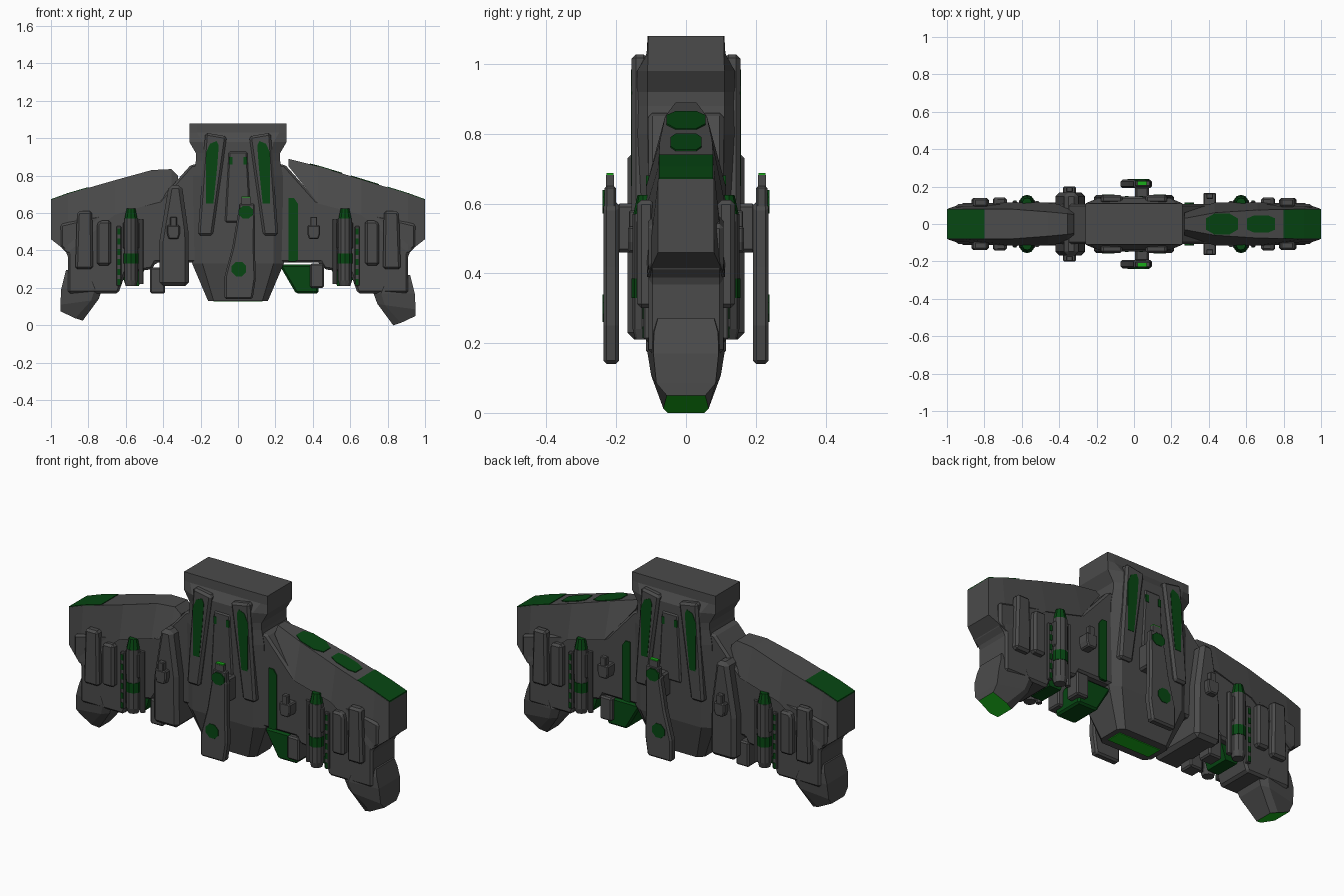
import bpy, bmesh, math
from mathutils import Vector

if "Cube" in bpy.data.objects:
    bpy.data.objects.remove(bpy.data.objects["Cube"])


def material(name, rgb):
    m = bpy.data.materials.new(name)
    m.diffuse_color = (*rgb, 1)
    m.use_nodes = True
    m.node_tree.nodes["Principled BSDF"].inputs["Base Color"].default_value = m.diffuse_color
    return m


GREY = material("dark grey hull", (0.07, 0.07, 0.07))
GREEN = material("dark green paint", (0.002, 0.062, 0.006))
GLOW = material("bright green glow", (0.01, 0.42, 0.01))


def finish(bm, name, mats, bevel=0.0):
    bmesh.ops.recalc_face_normals(bm, faces=bm.faces)
    me = bpy.data.meshes.new(name)
    bm.to_mesh(me)
    bm.free()
    for m in mats:
        me.materials.append(m)
    ob = bpy.data.objects.new(name, me)
    bpy.context.collection.objects.link(ob)
    if bevel:
        b = ob.modifiers.new("bevel", 'BEVEL')
        b.width, b.segments, b.limit_method = bevel, 1, 'ANGLE'
        b.angle_limit = math.radians(30)
    return ob


def add_loft(bm, rings):
    vs = [[bm.verts.new(p) for p in r] for r in rings]
    n = len(vs[0])
    for a, b in zip(vs, vs[1:]):
        for i in range(n):
            bm.faces.new((a[i], a[(i + 1) % n], b[(i + 1) % n], b[i]))
    bm.faces.new(vs[0][::-1])
    return bm.faces.new(vs[-1])


def loft(name, rings, mat=GREY, bevel=0.0):
    bm = bmesh.new()
    add_loft(bm, rings)
    return finish(bm, name, [mat], bevel)


def prism(name, pts, y0, y1, mat=GREY, bevel=0.0, sx=1):
    """x-z outline between depths y0 and y1, repeated on front and back
    (a negative y0 gives one solid through the whole body)."""
    bm = bmesh.new()
    for sy in ((1,) if y0 < 0 else (-1, 1)):
        add_loft(bm, [[(sx * x, sy * y, z) for x, z in pts] for y in (y0, y1)])
    return finish(bm, name, [mat], bevel)


def rect(x0, x1, z0, z1):
    return [(x0, z0), (x1, z0), (x1, z1), (x0, z1)]


def hexagon(x, z, rx, rz):
    return [(x + rx * math.cos(k * math.pi / 4 + math.pi / 8),
             z + rz * math.sin(k * math.pi / 4 + math.pi / 8)) for k in range(8)]


def tube(name, x, y, prof, mat=GREY, sides=10):
    """Upright lathe from (radius, z) pairs, on front and back."""
    bm = bmesh.new()
    for sy in (-1, 1):
        add_loft(bm, [[(x + r * math.cos((k + .5) * math.tau / sides),
                        sy * y + r * math.sin((k + .5) * math.tau / sides), z)
                       for k in range(sides)] for r, z in prof])
    return finish(bm, name, [mat])


# central body: octagonal sections (z, half width, corner depth, flat half width, depth)
secs = [(.13, .16, .06, .13, .09), (.33, .245, .10, .19, .135), (.8, .24, .11, .19, .14),
        (.88, .225, .11, .18, .14), (.92, .225, .11, .18, .14), (.98, .26, .11, .19, .14),
        (1.03, .26, .109, .22, .113), (1.08, .26, .108, .22, .11)]
loft("central_body", [[(hx, -c, z), (hx, c, z), (mx, hy, z), (-mx, hy, z),
                       (-hx, c, z), (-hx, -c, z), (-mx, -hy, z), (mx, -hy, z)]
                      for z, hx, c, mx, hy in secs])
loft("main_thruster_glow", [[(-.13, -.045, z), (.13, -.045, z), (.13, .045, z), (-.13, .045, z)]
                            for z in (.126, .134)], GLOW)

# chest plates with green stripes
for s in (-1, 1):
    prism("chest_plate", [(.215, .48), (.135, .48), (.06, 1.01), (.175, 1.03)],
          .11, .156, bevel=.012, sx=s)
    prism("chest_stripe", [(.17, .65), (.132, .65), (.112, .84), (.103, .96), (.115, .985),
                           (.15, .97), (.172, .92)], .152, .158, GREEN, sx=s)
    prism("chest_window", rect(.03, .048, .86, .9), .14, .15, GREEN, sx=s)
prism("chest_centre", [(-.07, .55), (.07, .55), (.05, .93), (-.05, .93)], .12, .147, bevel=.008)

# wing lower hulls, shared by both sides
hull = [(.2, .86), (.25, .86), (.42, .67), (.95, .54), (.95, .42), (.91, .38), (.91, .17), (.64, .17),
        (.6, .28), (.46, .30), (.44, .335), (.2, .335)]
for s in (-1, 1):
    prism("wing_hull", hull, -.108, .108, bevel=.012, sx=s)

# upper wing armour: stations (x, top z, bottom z, top depth, bottom depth)
right = [(.27, .89, .85, .03, .06), (.43, .85, .65, .06, .114), (.66, .78, .59, .075, .114),
         (.91, .703, .39, .08, .112), (1.0, .67, .46, .08, .08)]
left = [(.32, .80, .74, .05, .07), (.355, .835, .69, .055, .10), (.46, .83, .65, .065, .114),
        (.66, .775, .59, .08, .114), (.91, .703, .39, .08, .112), (1.0, .67, .46, .08, .08)]
for s, st in ((1, right), (-1, left)):
    loft("wing_armour", [[(s * x, -a, zt), (s * x, a, zt), (s * x, b, zb), (s * x, -b, zb)]
                         for x, zt, zb, a, b in st])


# green patches lying on the sloping wing tops
def top_patch(name, side, st, outline):
    def height(x):
        for p, q in zip(st, st[1:]):
            if p[0] <= x <= q[0]:
                return p[1] + (q[1] - p[1]) * (x - p[0]) / (q[0] - p[0])
        return st[-1][1]
    loft(name, [[(side * x, y, height(x) + d) for x, y in outline] for d in (-.004, .004)], GREEN)


for x, rx, ry in ((.47, .085, .056), (.68, .075, .045)):
    top_patch("wing_patch", 1, right, [(x - rx, 0.03), (x - .04, ry), (x + .04, ry), (x + rx, .03),
                                       (x + rx, -.03), (x + .04, -ry), (x - .04, -ry), (x - rx, -.03)])
for s, st in ((1, right), (-1, left)):
    for x0, x1 in ((.80, .91), (.91, 1.0)):
        top_patch("wing_tip_patch", s, st, [(x0, -.078), (x1, -.078), (x1, .078), (x0, .078)])

# feet with glowing thrusters: rings (x0, z0, x1, z1, depth)
foot = [(.76, .27, .92, .27, .095), (.745, .22, .93, .23, .108), (.725, .17, .945, .17, .11),
        (.745, .115, .95, .085, .10), (.83, 0, .95, .05, .065)]
for s, dz in ((1, 0), (-1, .025)):
    bm = bmesh.new()
    cap = add_loft(bm, [[(s * x0, -y * .8, z0 + dz), (s * (x0 + .04), -y, z0 + dz + (z1 - z0) * .25),
                         (s * x1, -y * .85, z1 + dz), (s * x1, y * .85, z1 + dz),
                         (s * (x0 + .04), y, z0 + dz + (z1 - z0) * .25), (s * x0, y * .8, z0 + dz)]
                        for x0, z0, x1, z1, y in foot])
    bmesh.ops.inset_individual(bm, faces=[cap], thickness=.012)
    cap.material_index = 1
    finish(bm, "foot", [GREY, GLOW])

# left shoulder pod and right green bar
prism("side_pod", [(.37, .75), (.3, .75), (.265, .5), (.262, .21), (.42, .21), (.42, .45)],
      -.168, .168, bevel=.02, sx=-1)
prism("green_bar", [(.27, .68), (.3, .68), (.32, .65), (.32, .35), (.305, .34), (.27, .34)],
      .1, .114, GREEN)
prism("green_keel", [(.22, .325), (.4, .325), (.43, .29), (.43, .17), (.31, .17)], -.09, .09, GREEN, .01)
prism("keel_box", rect(.385, .46, .2, .33), .03, .115, bevel=.008)
prism("keel_box", rect(.39, .47, .17, .31), .03, .115, bevel=.008, sx=-1)

# small turrets: right ones sit on the hull, left ones on the pod
for x, y in ((.405, .13), (-.345, .165)):
    prism("turret_base", [(x - .025, .46), (x + .025, .46), (x + .034, .49), (x + .034, .535),
                          (x - .034, .535), (x - .034, .49)], y - .035, y + .036, bevel=.006)
    prism("turret_barrel", rect(x - .018, x + .018, .52, .58), y + .005, y + .034, bevel=.004)

# weapons racks on both wings
for s in (-1, 1):
    x = s * .572
    tube("missile", x, .115, [(.03, .21), (.038, .24), (.038, .57)])
    tube("missile_tip", x, .115, [(.037, .565), (.024, .625)], GREEN)
    tube("missile_band", x, .115, [(.041, .33), (.041, .385)], GREEN)
    prism("missile_clip", rect(.528, .616, .41, .55), .09, .13, bevel=.006, sx=s)
    tube("rod", s * .518, .11, [(.015, .22), (.015, .565)], sides=8)
    prism("rack_strip", rect(.624, .65, .21, .53), .1, .122, bevel=.004, sx=s)
    for k in range(6):
        z = .215 + k * .054
        prism("strip_light", rect(.629, .645, z, z + .032), .118, .125, GREEN, sx=s)
    prism("rack_slab", [(.68, .32), (.755, .32), (.755, .54), (.74, .56), (.68, .56)],
          .09, .142, bevel=.012, sx=s)
    prism("outer_slab", [(.775, .3), (.87, .3), (.86, .61), (.78, .61)], .09, .14, bevel=.012, sx=s)
    prism("under_plate", [(.5, .3), (.63, .3), (.6, .21), (.53, .21)], -.07, .07, GREEN, sx=s)

# front and back guns
prism("gun_mount", rect(.005, .08, .46, .6), .12, .2, bevel=.01)
prism("gun_body", [(-.072, .14), (.078, .14), (.095, .25), (.09, .42), (.092, .59), (.08, .605), (.0, .6),
                   (-.03, .42), (-.072, .26)], .192, .237, bevel=.01)
prism("gun_neck", rect(.005, .088, .58, .65), .2, .233, bevel=.006)
prism("gun_barrel", rect(.018, .07, .64, .682), .206, .23)
prism("gun_glow", rect(.02, .068, .68, .688), .208, .228, GLOW)
prism("gun_dot", hexagon(.005, .3, .042, .042), .23, .24, GREEN)
prism("gun_dot", hexagon(.042, .605, .042, .036), .23, .24, GREEN)
